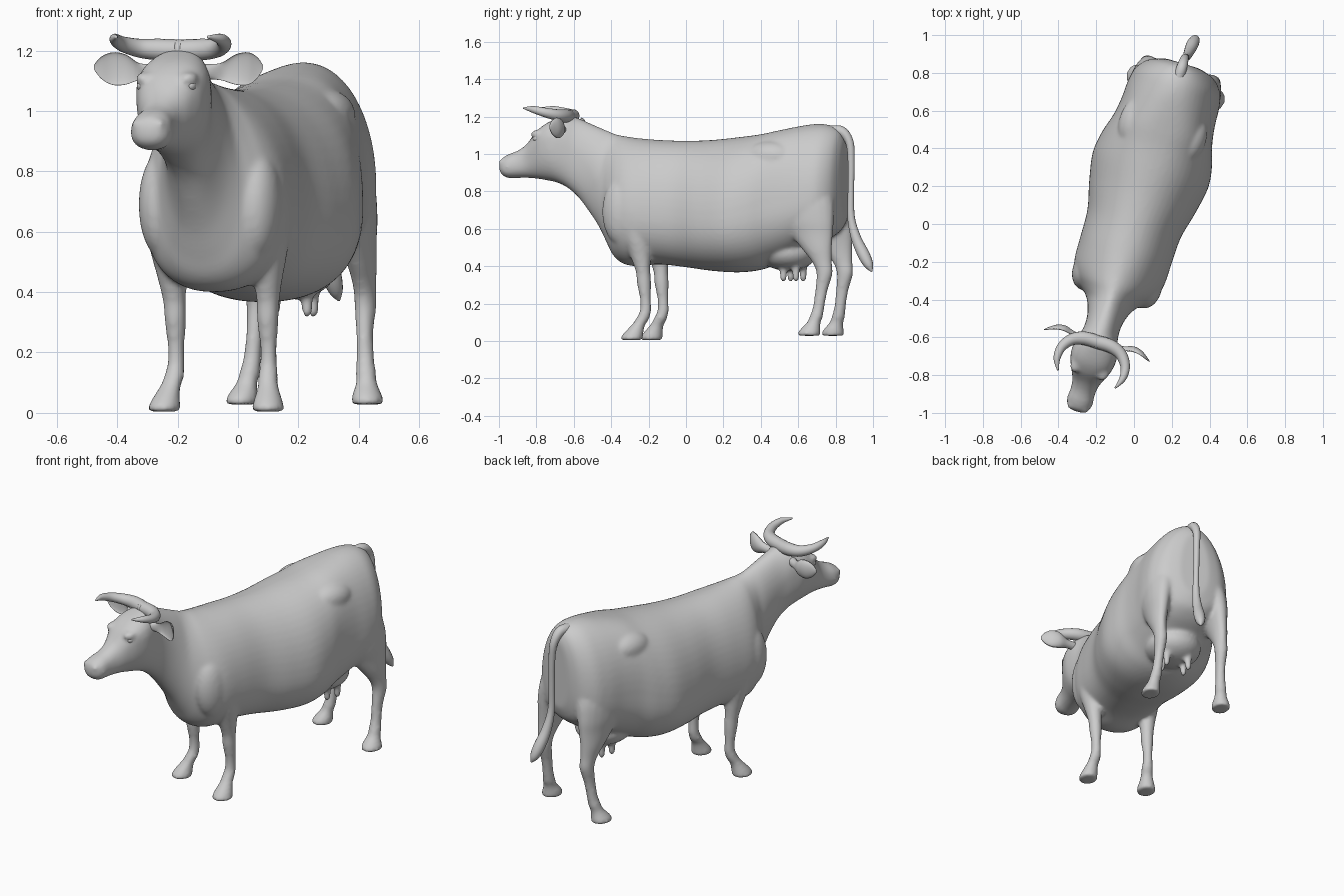
import bpy, bmesh
from math import sin, cos, pi, radians
from mathutils import Vector, Matrix

TURN = radians(-17)          # the animal stands diagonally on the grid


def spline(rows, n=4):
    """Catmull-Rom interpolation through rows of numbers."""
    out = []
    for i in range(len(rows) - 1):
        a, b, c, d = (rows[min(max(i + k, 0), len(rows) - 1)] for k in (-1, 0, 1, 2))
        for j in range(n):
            t = j / n
            out.append([0.5 * (2 * q + (r - p) * t + (2 * p - 5 * q + 4 * r - s) * t * t
                               + (3 * q - p - 3 * r + s) * t ** 3) for p, q, r, s in zip(a, b, c, d)])
    return out + [list(rows[-1])]


def loft(bm, rings):
    vs = [[bm.verts.new(p) for p in r] for r in rings]
    n = len(vs[0])
    for a, b in zip(vs, vs[1:]):
        for i in range(n):
            bm.faces.new((a[i], a[(i + 1) % n], b[(i + 1) % n], b[i]))
    bm.faces.new(vs[0])
    bm.faces.new(vs[-1])


def power(v, p):
    return abs(v) ** p * (1 if v > 0 else -1)


def trunk_ring(y, top, bot, w, zw, p, n=56):
    pts = []
    for i in range(n):
        c, s = cos(2 * pi * i / n), sin(2 * pi * i / n)
        e, h = (p, top - zw) if s > 0 else (0.88, zw - bot)
        pts.append((w * power(c, e), y, zw + h * power(s, e)))
    return pts


def limb(bm, rows, side):
    """Horizontal ellipse sections: x, y, z, rx, ry."""
    loft(bm, [[(side * x + rx * cos(2 * pi * i / 20), y + ry * sin(2 * pi * i / 20), z)
               for i in range(20)] for x, y, z, rx, ry in spline(rows)])


def tube(bm, rows, n=16):
    """Round sections along a path: x, y, z, r."""
    pts = spline(rows, 6)
    rings = []
    for i, (x, y, z, r) in enumerate(pts):
        t = Vector(pts[min(i + 1, len(pts) - 1)][:3]) - Vector(pts[max(i - 1, 0)][:3])
        ref = Vector((1, 0, 0)) if len(rows) > 6 else Vector((0, 0, 1))
        u = t.cross(ref).normalized()
        v = t.cross(u).normalized()
        rings.append([Vector((x, y, z)) + max(r, .003) * (u * cos(2 * pi * k / n) + v * sin(2 * pi * k / n))
                      for k in range(n)])
    loft(bm, rings)


def ball(bm, loc, size):
    bmesh.ops.create_uvsphere(bm, u_segments=28, v_segments=16, radius=1,
                              matrix=Matrix.Translation(loc) @ Matrix.Diagonal((*size, 1)))


def finish(bm, name, mirror=False):
    bmesh.ops.recalc_face_normals(bm, faces=bm.faces)
    for f in bm.faces:
        f.smooth = True
    me = bpy.data.meshes.new(name)
    bm.to_mesh(me)
    bm.free()
    ob = bpy.data.objects.new(name, me)
    bpy.context.collection.objects.link(ob)
    ob.rotation_euler.z = TURN
    if mirror:
        ob.modifiers.new("mirror", 'MIRROR')
    return ob


# Head and neck sections: y, top, bottom, half width, widest height, top squareness
head = [(-1.038, .955, .91, .028, .935, 1), (-1.022, .98, .885, .054, .93, .95),
        (-.985, 1.0, .87, .070, .93, .9), (-.93, 1.022, .872, .066, .94, .9),
        (-.88, 1.06, .872, .072, .96, .85), (-.83, 1.12, .868, .093, 1.02, .8),
        (-.78, 1.16, .86, .114, 1.06, .8), (-.72, 1.188, .848, .122, 1.06, .8),
        (-.66, 1.205, .82, .110, 1.05, .85), (-.60, 1.19, .77, .095, 1.01, 1),
        (-.54, 1.165, .695, .095, .95, 1), (-.48, 1.14, .61, .110, .86, 1.05)]
# Trunk sections
trunk = [(-.43, 1.12, .52, .138, .76, 1.15), (-.39, 1.105, .45, .180, .72, 1.2),
         (-.34, 1.095, .412, .222, .70, 1.15), (-.27, 1.085, .40, .247, .69, 1.1),
         (-.15, 1.075, .41, .252, .68, 1), (0, 1.07, .395, .258, .67, .98),
         (.15, 1.075, .375, .294, .65, .98), (.30, 1.09, .367, .320, .65, .95),
         (.42, 1.105, .382, .304, .67, .88), (.52, 1.125, .42, .274, .70, .8),
         (.62, 1.145, .46, .258, .72, .86), (.72, 1.16, .51, .252, .74, .97),
         (.80, 1.155, .55, .232, .76, 1), (.86, 1.125, .60, .175, .78, 1),
         (.888, 1.07, .67, .09, .83, 1)]
# Limb sections from shoulder or thigh down to the hoof
front = [(.165, -.25, .80, .05, .07), (.17, -.24, .70, .075, .10), (.172, -.22, .56, .066, .078),
         (.166, -.203, .45, .049, .055), (.162, -.19, .37, .038, .040), (.16, -.186, .31, .036, .038),
         (.16, -.178, .22, .028, .029), (.16, -.178, .16, .029, .031), (.163, -.195, .115, .034, .036),
         (.17, -.215, .085, .035, .037), (.176, -.235, .05, .045, .05), (.18, -.248, .02, .053, .06),
         (.18, -.248, .004, .051, .058)]
hind = [(.135, .71, .88, .07, .11), (.155, .715, .76, .088, .155), (.175, .73, .65, .072, .15),
        (.182, .758, .57, .056, .118), (.188, .79, .49, .045, .082), (.188, .818, .42, .037, .054),
        (.187, .832, .36, .036, .044), (.19, .815, .27, .029, .034), (.195, .803, .19, .029, .031),
        (.202, .79, .13, .034, .036), (.207, .778, .10, .035, .037), (.213, .763, .07, .045, .05),
        (.218, .755, .045, .053, .061), (.218, .755, .028, .051, .059)]

# Body: all flesh parts fused into one skin
bm = bmesh.new()
loft(bm, [trunk_ring(*r) for r in spline(head + trunk, 5)])
for s in (-1, 1):
    limb(bm, front, s)
    limb(bm, hind, s)
    ball(bm, (s * .15, .52, .985), (.088, .14, .085))        # hips
    ball(bm, (s * .165, -.31, .69), (.078, .105, .18))       # shoulders
    ball(bm, (s * .075, -.80, 1.105), (.032, .045, .026))    # brows
    ball(bm, (s * .036, -1.012, .955), (.024, .024, .02))    # nostril rims
    for y in (.565, .635):                                   # teats
        limb(bm, [(.065, y, .43, .028, .028), (.066, y, .37, .020, .020),
                  (.067, y, .335, .018, .018), (.067, y, .315, .011, .011)], s)
ball(bm, (0, .57, .475), (.16, .16, .10))                    # udder
body = finish(bm, "body")
m = body.modifiers.new("fuse", 'REMESH')
m.mode, m.voxel_size, m.use_smooth_shade = 'VOXEL', .01, True
m = body.modifiers.new("soften", 'SMOOTH')
m.factor, m.iterations = .5, 10

# Horns
bm = bmesh.new()
tube(bm, [(-.01, -.655, 1.20, .036), (.07, -.655, 1.203, .036), (.135, -.68, 1.208, .031),
          (.176, -.735, 1.222, .025), (.182, -.80, 1.238, .018), (.158, -.86, 1.245, .004)])
finish(bm, "horns", True)

# Ears: leaf-shaped sections along x, hollow at the front
bm = bmesh.new()
ear = [(.08, -.67, 1.13, .025, .025), (.14, -.66, 1.13, .026, .028), (.19, -.65, 1.137, .030, .050),
       (.235, -.655, 1.140, .026, .054), (.27, -.668, 1.143, .016, .036), (.292, -.675, 1.145, .004, .008)]
rings = []
for x, y, z, ry, rz in spline(ear):
    dish = -.35 if x > .15 else 1 - 1.35 * max(0, (x - .10) / .05)
    rings.append([(x, y + ry * sin(2 * pi * i / 24) * (dish if i > 12 else 1), z + rz * cos(2 * pi * i / 24))
                  for i in range(24)])
loft(bm, rings)
finish(bm, "ears", True)

# Eyes
bm = bmesh.new()
ball(bm, (.084, -.808, 1.083), (.018, .023, .018))
finish(bm, "eyes", True)

# Tail with tuft
bm = bmesh.new()
tube(bm, [(0, .80, 1.12, .03), (0, .87, 1.12, .028), (0, .915, 1.06, .022), (.004, .925, .95, .018),
          (.006, .924, .80, .017), (.008, .926, .66, .020), (.012, .955, .55, .027),
          (.018, 1.0, .46, .032), (.024, 1.03, .405, .024), (.030, 1.047, .372, .004)])
finish(bm, "tail")
